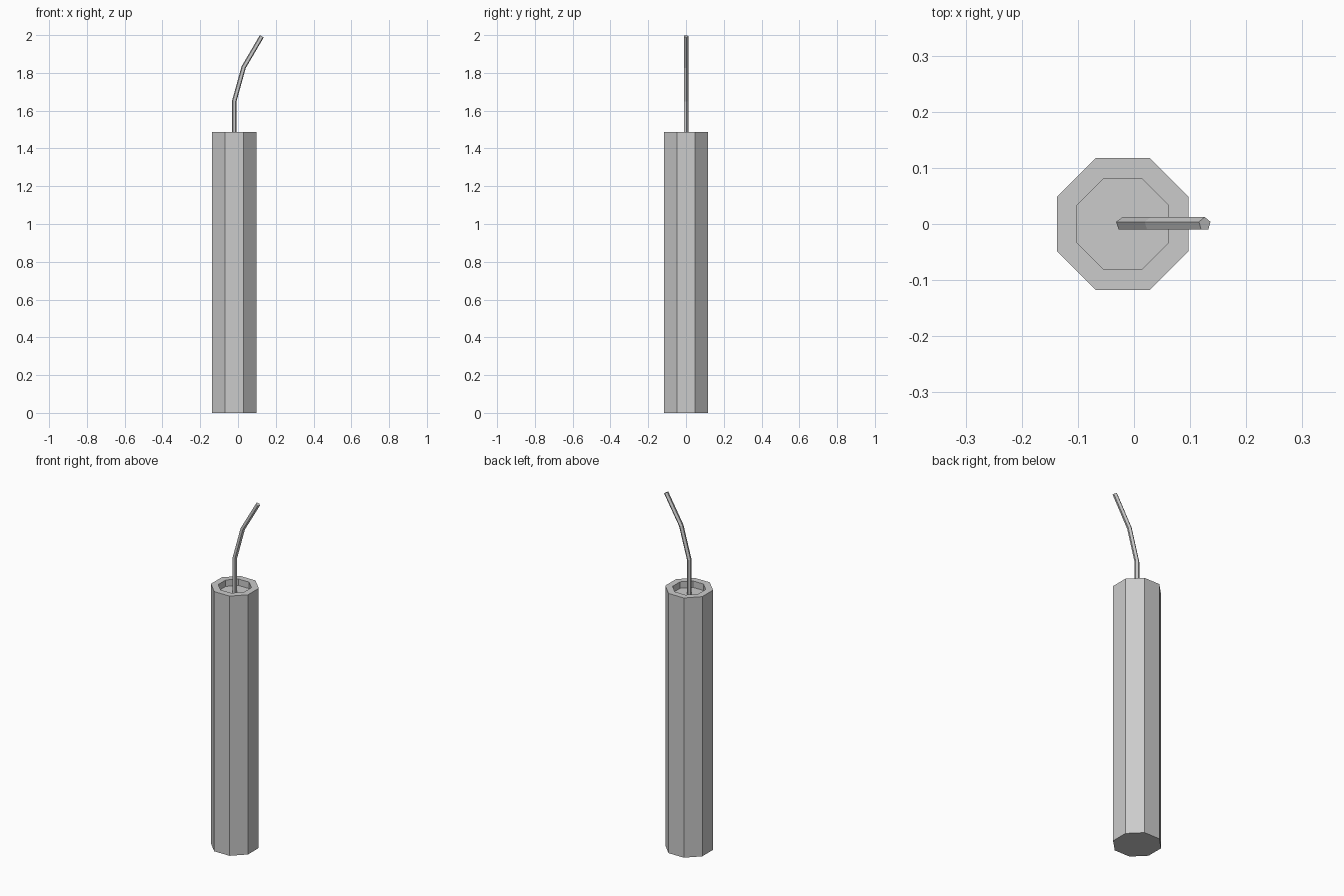
import bpy, bmesh, math
from mathutils import Vector

if "Cube" in bpy.data.objects:
    bpy.data.objects.remove(bpy.data.objects["Cube"])

AXIS_X = -0.02

grey = bpy.data.materials.new("plain grey")
grey.use_nodes = True
grey.diffuse_color = (0.6, 0.6, 0.6, 1)
grey.node_tree.nodes["Principled BSDF"].inputs["Base Color"].default_value = (0.6, 0.6, 0.6, 1)


def loft(name, rings):
    """Skin a list of equal-sized point rings and cap both ends."""
    bm = bmesh.new()
    loops = [[bm.verts.new(p) for p in ring] for ring in rings]
    n = len(loops[0])
    for a, b in zip(loops, loops[1:]):
        for i in range(n):
            j = (i + 1) % n
            bm.faces.new((a[i], a[j], b[j], b[i]))
    bm.faces.new(loops[0][::-1])
    bm.faces.new(loops[-1])
    bmesh.ops.recalc_face_normals(bm, faces=bm.faces)
    mesh = bpy.data.meshes.new(name)
    bm.to_mesh(mesh)
    bm.free()
    mesh.materials.append(grey)
    obj = bpy.data.objects.new(name, mesh)
    bpy.context.collection.objects.link(obj)
    return obj


def ring(centre, radius, sides, start, side=Vector((1, 0, 0))):
    """Regular polygon spanned by the side direction and y."""
    angles = [start + math.tau * i / sides for i in range(sides)]
    return [centre + radius * (math.cos(a) * side + math.sin(a) * Vector((0, 1, 0)))
            for a in angles]


# Eight-sided tube with a shallow recess in its top
profile = [(0.127, 0), (0.127, 1.487), (0.088, 1.487), (0.088, 1.45)]
loft("tube_body", [ring(Vector((AXIS_X, 0, z)), r, 8, math.pi / 8) for r, z in profile])

# Bent five-sided wick, each ring square to the path
path = [Vector(p) for p in ((AXIS_X, 0, 1.45), (AXIS_X, 0, 1.65),
                            (0.03, 0, 1.83), (0.126, 0, 1.994))]
rings = []
for i, p in enumerate(path):
    before = (p - path[i - 1]).normalized() if i else Vector((0, 0, 1))
    after = (path[i + 1] - p).normalized() if i < len(path) - 1 else before
    along = (before + after).normalized()
    rings.append(ring(p, 0.0125, 5, math.pi / 2, Vector((along.z, 0, -along.x))))
loft("wick", rings)
